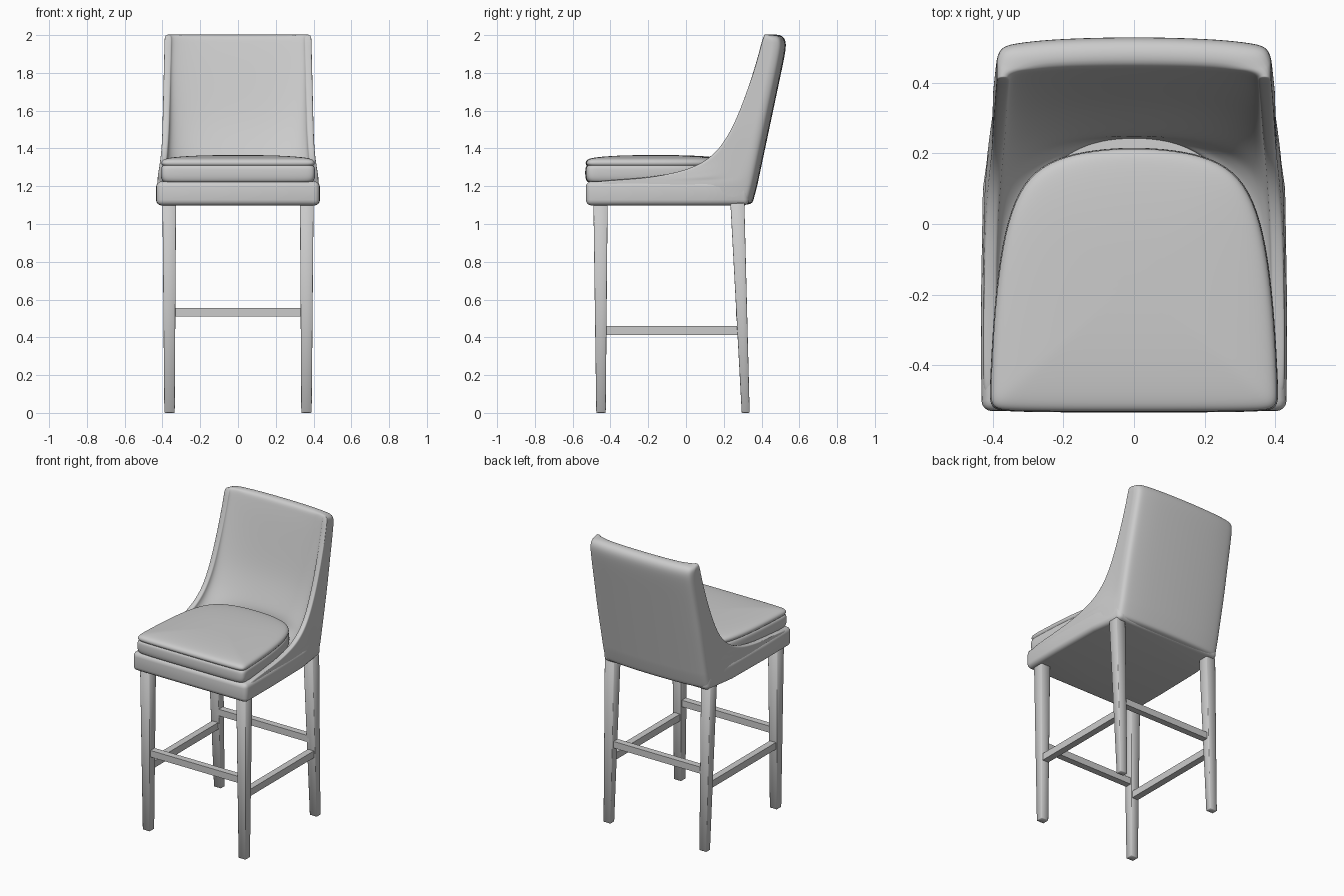
import bpy, bmesh, math

if "Cube" in bpy.data.objects:
    bpy.data.objects.remove(bpy.data.objects["Cube"])

grey = bpy.data.materials.new("warm_grey")
grey.diffuse_color = (0.6, 0.6, 0.6, 1)
grey.use_nodes = True
grey.node_tree.nodes["Principled BSDF"].inputs["Base Color"].default_value = grey.diffuse_color


def make(name, verts, faces, subsurf=0, bevel=0.0, segments=3):
    """Create one finished mesh object."""
    bm = bmesh.new()
    vs = [bm.verts.new(v) for v in verts]
    for f in faces:
        bm.faces.new([vs[i] for i in f])
    bmesh.ops.recalc_face_normals(bm, faces=bm.faces)
    for f in bm.faces:
        f.smooth = bool(subsurf or bevel)
    me = bpy.data.meshes.new(name)
    bm.to_mesh(me)
    bm.free()
    me.materials.append(grey)
    ob = bpy.data.objects.new(name, me)
    bpy.context.collection.objects.link(ob)
    if bevel:
        m = ob.modifiers.new("round", 'BEVEL')
        m.width, m.segments = bevel, segments
        m.limit_method, m.angle_limit = 'ANGLE', math.radians(40)
    if subsurf:
        m = ob.modifiers.new("smooth", 'SUBSURF')
        m.levels = m.render_levels = subsurf
    return ob


def loft(name, rings, **kw):
    """Skin a stack of equal closed rings and cap both ends."""
    n = len(rings[0])
    verts = [p for r in rings for p in r]
    faces = [(a * n + i, a * n + (i + 1) % n, (a + 1) * n + (i + 1) % n, (a + 1) * n + i)
             for a in range(len(rings) - 1) for i in range(n)]
    top = (len(rings) - 1) * n
    faces += [tuple(range(n)), tuple(range(top, top + n))]
    return make(name, verts, faces, **kw)


def rect(x0, x1, y0, y1, z):
    return [(x0, y0, z), (x1, y0, z), (x1, y1, z), (x0, y1, z)]


def lerp(table, z):
    """Piecewise linear lookup."""
    for (z0, a), (z1, b) in zip(table, table[1:]):
        if z <= z1:
            return a + (b - a) * max(0, (z - z0) / (z1 - z0))
    return table[-1][1]


# Upholstered shell: C-shaped sections stacked from the seat rail to the top of the back
LEVELS = [(1.10, -.50), (1.125, -.51), (1.20, -.51), (1.226, -.49), (1.236, -.34),
          (1.247, -.20), (1.267, -.08), (1.29, .01), (1.33, .10), (1.40, .18),
          (1.50, .24), (1.60, .285), (1.75, .34), (1.90, .385), (1.965, .40), (2.004, .415)]
WIDTH = [(1.10, .42), (1.17, .43), (1.25, .425), (1.35, .41), (1.5, .40), (2.0, .388)]
BACK = [(1.10, .35), (1.15, .368), (1.93, .533), (1.965, .535), (2.004, .51)]
INNER = [(1.10, .24), (1.33, .25), (1.40, .28), (1.50, .32), (1.60, .35),
         (1.75, .385), (1.90, .42), (2.0, .448)]


def section(z, yf):
    w, yb, yi = lerp(WIDTH, z), lerp(BACK, z), lerp(INNER, z)
    wb, r = min(w, .40), .045
    ys = yb - .02 - r                       # where the back corner starts

    def side_x(y):
        t = min(1, max(0, (y - .1) / .22))
        return w + (wb - w) * t * t * (3 - 2 * t)

    outer = []
    for t in (0, .1, .35, .6, .82, 1):
        y = yf + (ys - yf) * t
        outer.append((side_x(y), y))
    for a in (35, 65):
        a = math.radians(a)
        outer.append((wb - r + r * math.cos(a), ys + r * math.sin(a)))
    outer += [(wb - r - .03, yb - .016), (.22, yb - .006), (0, yb)]
    inner = []
    for deg in (90, 85, 76, 67, 58, 49, 40, 31, 21, 10, 0):
        s, c = math.sin(math.radians(deg)), math.cos(math.radians(deg))
        inner.append(((w - .035) * s ** .8, yf + (yi - yf) * max(c, 0) ** .8))

    def both(h):
        return h + [(-x, y) for x, y in h[-2::-1]]
    return [(x, y, z) for x, y in both(outer)], [(x, y, z) for x, y in both(inner)]


verts, faces = [], []
sections = [section(z, yf) for z, yf in LEVELS]
n = len(sections[0][0])
for o, i in sections:
    verts += o + i[::-1]                    # closed C ring
ring = 2 * n
for a in range(len(sections) - 1):
    for k in range(ring):
        k2 = (k + 1) % ring
        faces.append((a * ring + k, a * ring + k2, (a + 1) * ring + k2, (a + 1) * ring + k))
for a in (0, len(sections) - 1):            # bottom and top rims
    for k in range(n - 1):
        faces.append((a * ring + k, a * ring + k + 1,
                      a * ring + ring - 2 - k, a * ring + ring - 1 - k))
make("back_and_wings", verts, faces, subsurf=2)

# Seat base: padded slab that tapers towards the back
half = [(.432, -.53), (.434, -.25), (.428, .1), (.395, .335)]
outline = half + [(-x, y) for x, y in half[::-1]]
loft("seat_base", [[(x, y, z) for x, y in outline] for z in (1.098, 1.226)],
     bevel=.03, segments=4)

# Cushion: round-backed pad with a seam groove and crowned top
half = [(0, -.532), (.2, -.532), (.35, -.53), (.392, -.525), (.408, -.505), (.406, -.45),
        (.398, -.28), (.38, -.1), (.35, .04), (.30, .135), (.22, .187), (.11, .21), (0, .216)]
outline = half + [(-x, y) for x, y in half[-2:0:-1]]
STACK = [(.94, 1.215), (.985, 1.225), (1.005, 1.25), (1.005, 1.285), (.997, 1.303),
         (.975, 1.309), (.997, 1.315), (1.0, 1.328), (.975, 1.342), (.90, 1.351),
         (.7, 1.359), (.4, 1.364), (.12, 1.365)]
loft("seat_cushion", [[(x * s, -.16 + (y + .16) * s, z) for x, y in outline]
                      for s, z in STACK], subsurf=2)

# Legs, tapered, with the rear pair raked backwards
for side, sx in (("left", -1), ("right", 1)):
    for name, y_bot, y_top in (("front", (-.475, -.425), (-.49, -.415)),
                               ("rear", (.295, .337), (.235, .309))):
        loft(f"{name}_leg_{side}",
             [rect(sx * .335, sx * .39, *y_bot, 0), rect(sx * .328, sx * .40, *y_top, 1.11)],
             bevel=.003, segments=1)
    # Side stretchers
    loft(f"side_stretcher_{side}",
         [rect(sx * .34, sx * .385, -.44, .29, z) for z in (.413, .46)])

# Front and rear stretchers
for name, y in (("front", -.45), ("rear", .288)):
    loft(f"{name}_stretcher", [rect(-.35, .35, y - .022, y + .022, z) for z in (.51, .555)])
